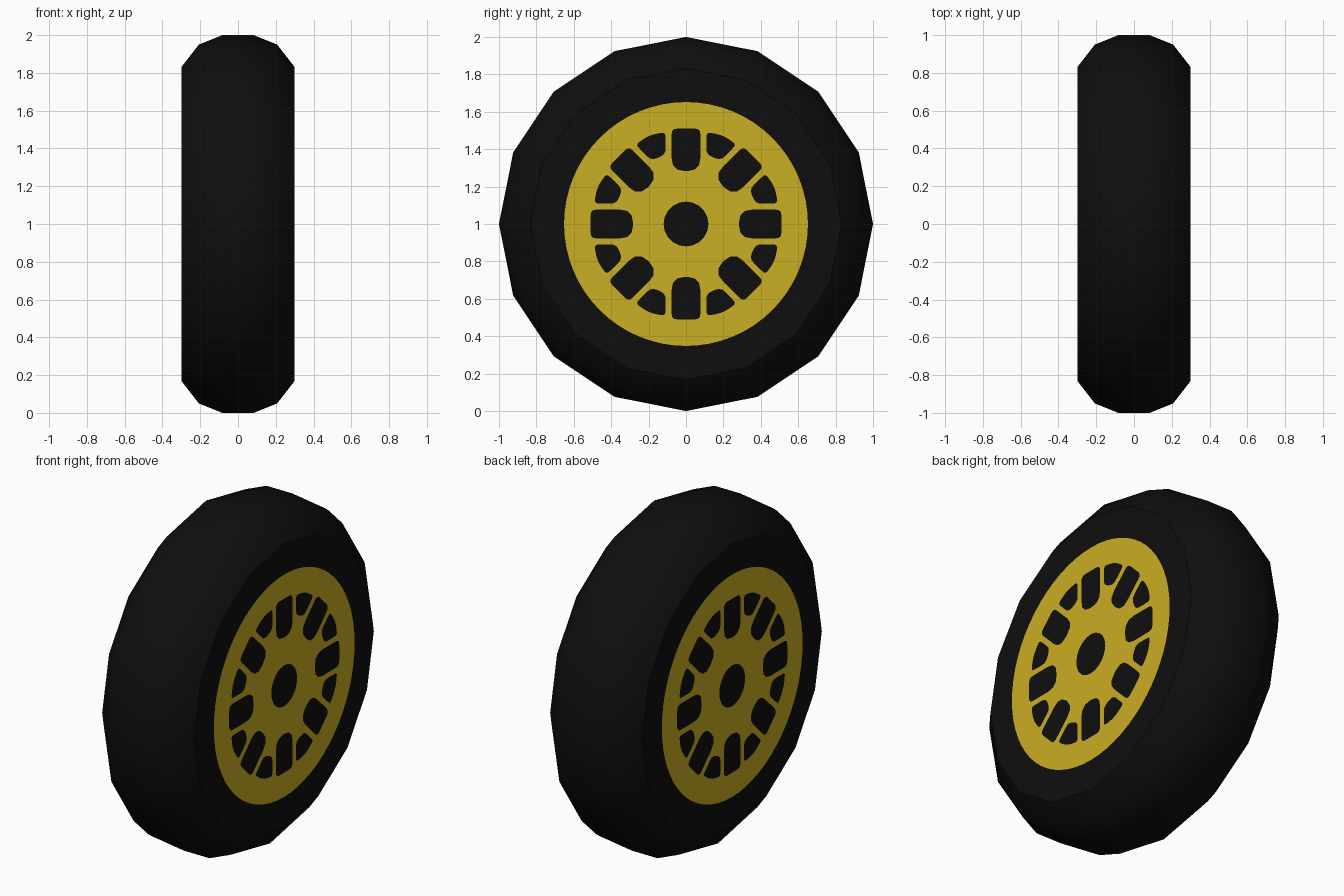
import bpy, bmesh, math
from mathutils import Matrix, Vector

if "Cube" in bpy.data.objects:
    bpy.data.objects.remove(bpy.data.objects["Cube"])


def material(name, col):
    m = bpy.data.materials.new(name)
    m.diffuse_color = (*col, 1)
    m.use_nodes = True
    m.node_tree.nodes["Principled BSDF"].inputs["Base Color"].default_value = m.diffuse_color
    return m


black = material("black rubber", (0.0045, 0.0045, 0.0045))
gold = material("gold paint", (0.59, 0.425, 0.017))


def add_object(name, mesh, mat):
    mesh.materials.clear()
    mesh.materials.append(mat)
    ob = bpy.data.objects.new(name, mesh)
    bpy.context.scene.collection.objects.link(ob)
    return ob


# Tyre: 16-sided lathe around the x axis with flat closed sides
W, SIDES = 0.298, 16
profile = [(-W, 0.833), (-0.207, 0.95), (-0.083, 1.0),
           (0.083, 1.0), (0.207, 0.95), (W, 0.833)]
bm = bmesh.new()
rings = [[bm.verts.new((x, r * math.sin(2 * math.pi * i / SIDES),
                        1 + r * math.cos(2 * math.pi * i / SIDES)))
          for i in range(SIDES)] for x, r in profile]
for a, b in zip(rings, rings[1:]):
    for i in range(SIDES):
        j = (i + 1) % SIDES
        bm.faces.new((a[i], a[j], b[j], b[i]))
bm.faces.new(rings[0])
bm.faces.new(rings[-1])
bmesh.ops.recalc_face_normals(bm, faces=bm.faces)
mesh = bpy.data.meshes.new("tyre")
bm.to_mesh(mesh)
bm.free()
tyre = add_object("tyre", mesh, black)
bpy.context.view_layer.objects.active = tyre
tyre.select_set(True)
bpy.ops.object.shade_smooth_by_angle(angle=math.radians(35))


# Rim outlines, drawn flat and filled
def circle(r, n):
    return [(r * math.cos(2 * math.pi * i / n), r * math.sin(2 * math.pi * i / n))
            for i in range(n)]


def rounded(corners):
    """Round each (x, y, cut) corner of a closed outline with a short curve."""
    out = []
    for i, (x, y, c) in enumerate(corners):
        p = Vector((x, y))
        a = Vector(corners[i - 1][:2]) - p
        b = Vector(corners[(i + 1) % len(corners)][:2]) - p
        p0, p1 = p + a.normalized() * c, p + b.normalized() * c
        for t in (0, 0.33, 0.67, 1):
            out.append(tuple(p0 * (1 - t) ** 2 + p * 2 * t * (1 - t) + p1 * t * t))
    return out


def turned(pts, ang):
    c, s = math.cos(ang), math.sin(ang)
    return [(x * c - y * s, x * s + y * c) for x, y in pts]


slot = rounded([(0.283, -0.077, 0.07), (0.51, -0.077, 0.03),
                (0.51, 0.077, 0.03), (0.283, 0.077, 0.07)])
wedge = rounded([(0.385, -0.042, 0.03), (0.495, -0.086, 0.02), (0.515, 0, 0.04),
                 (0.495, 0.086, 0.02), (0.385, 0.042, 0.03)])
outlines = [circle(0.652, 64), circle(0.12, 20)]
for k in range(8):
    outlines.append(turned(slot, k * math.pi / 4))
    outlines.append(turned(wedge, (k + 0.5) * math.pi / 4))

curve = bpy.data.curves.new("rim_outline", "CURVE")
curve.dimensions = "2D"
curve.fill_mode = "BOTH"
for pts in outlines:
    sp = curve.splines.new("POLY")
    sp.points.add(len(pts) - 1)
    for q, (x, y) in zip(sp.points, pts):
        q.co = (x, y, 0, 1)
    sp.use_cyclic_u = True
helper = bpy.data.objects.new("rim_outline", curve)
bpy.context.scene.collection.objects.link(helper)
bpy.context.view_layer.update()
deps = bpy.context.evaluated_depsgraph_get()
flat = bpy.data.meshes.new_from_object(helper.evaluated_get(deps))
bpy.data.objects.remove(helper)

# Painted spoked rim on each side of the tyre
for name, ang in (("right_rim", 0), ("left_rim", math.pi)):
    me = flat.copy()
    bm = bmesh.new()
    bm.from_mesh(me)
    for f in bm.faces:
        if f.normal.z < 0:
            f.normal_flip()
    to_side = Matrix(((0, 0, 1, 0.3), (1, 0, 0, 0), (0, 1, 0, 1), (0, 0, 0, 1)))
    bm.transform(Matrix.Rotation(ang, 4, "Z") @ to_side)
    bm.to_mesh(me)
    bm.free()
    add_object(name, me, gold)
